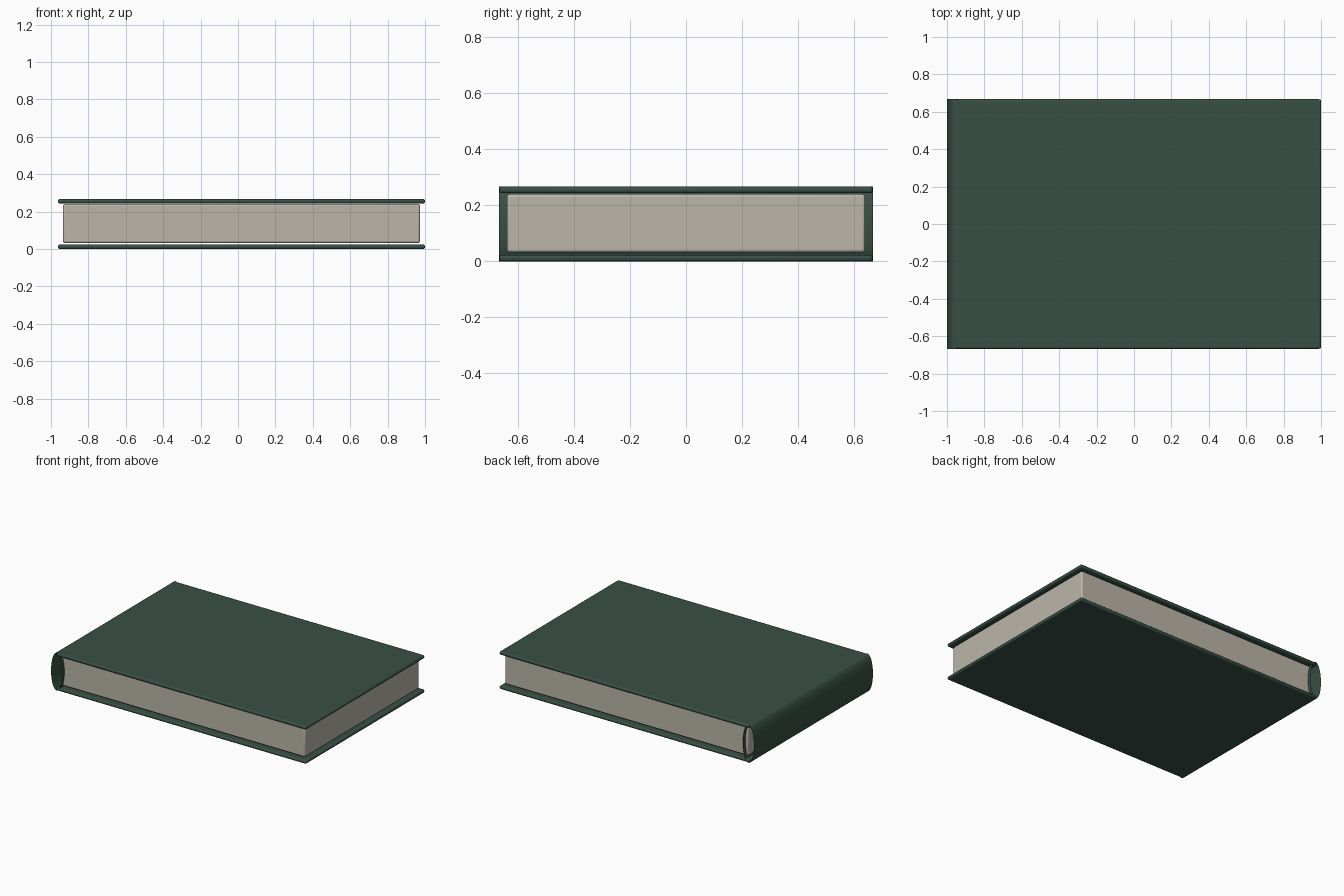
import bpy
from math import pi

if "Cube" in bpy.data.objects:
    bpy.data.objects.remove(bpy.data.objects["Cube"])

def material(name, rgb):
    m = bpy.data.materials.new(name)
    m.diffuse_color = (*rgb, 1)
    m.use_nodes = True
    m.node_tree.nodes["Principled BSDF"].inputs["Base Color"].default_value = m.diffuse_color
    return m

green = material("green_cloth", (0.04, 0.08, 0.06))
cream = material("cream_paper", (0.50, 0.47, 0.40))

def rounded_box(name, lo, hi, bevel, mat):
    bpy.ops.mesh.primitive_cube_add(size=1, location=[(a + b) / 2 for a, b in zip(lo, hi)])
    ob = bpy.context.object
    ob.name = name
    ob.scale = [b - a for a, b in zip(lo, hi)]
    bpy.ops.object.transform_apply(location=False, rotation=False, scale=True)
    mod = ob.modifiers.new("Bevel", 'BEVEL')
    mod.width, mod.segments = bevel, 3
    ob.data.materials.append(mat)
    bpy.ops.object.shade_smooth_by_angle()
    return ob

L, W, H, T = 1.0, 0.667, 0.267, 0.0235

# Two cover boards
for name, z in (("bottom_cover", 0), ("top_cover", H - T)):
    rounded_box(name, (-0.963, -W, z), (L, W, z + T), 0.01, green)

# Page block, inset from the covers
rounded_box("page_block", (-0.936, -0.64, 0.032), (0.973, 0.64, 0.24), 0.01, cream)

# Spine: open-ended elliptical tube running along y
bpy.ops.mesh.primitive_cylinder_add(vertices=48, radius=1, depth=2 * W, end_fill_type='NOTHING',
                                    location=(-0.957, 0, H / 2), rotation=(pi / 2, 0, 0))
spine = bpy.context.object
spine.name = "spine"
spine.scale = (0.043, H / 2, 1)
bpy.ops.object.transform_apply(location=False, rotation=True, scale=True)
spine.data.materials.append(green)
bpy.ops.object.shade_smooth_by_angle()
